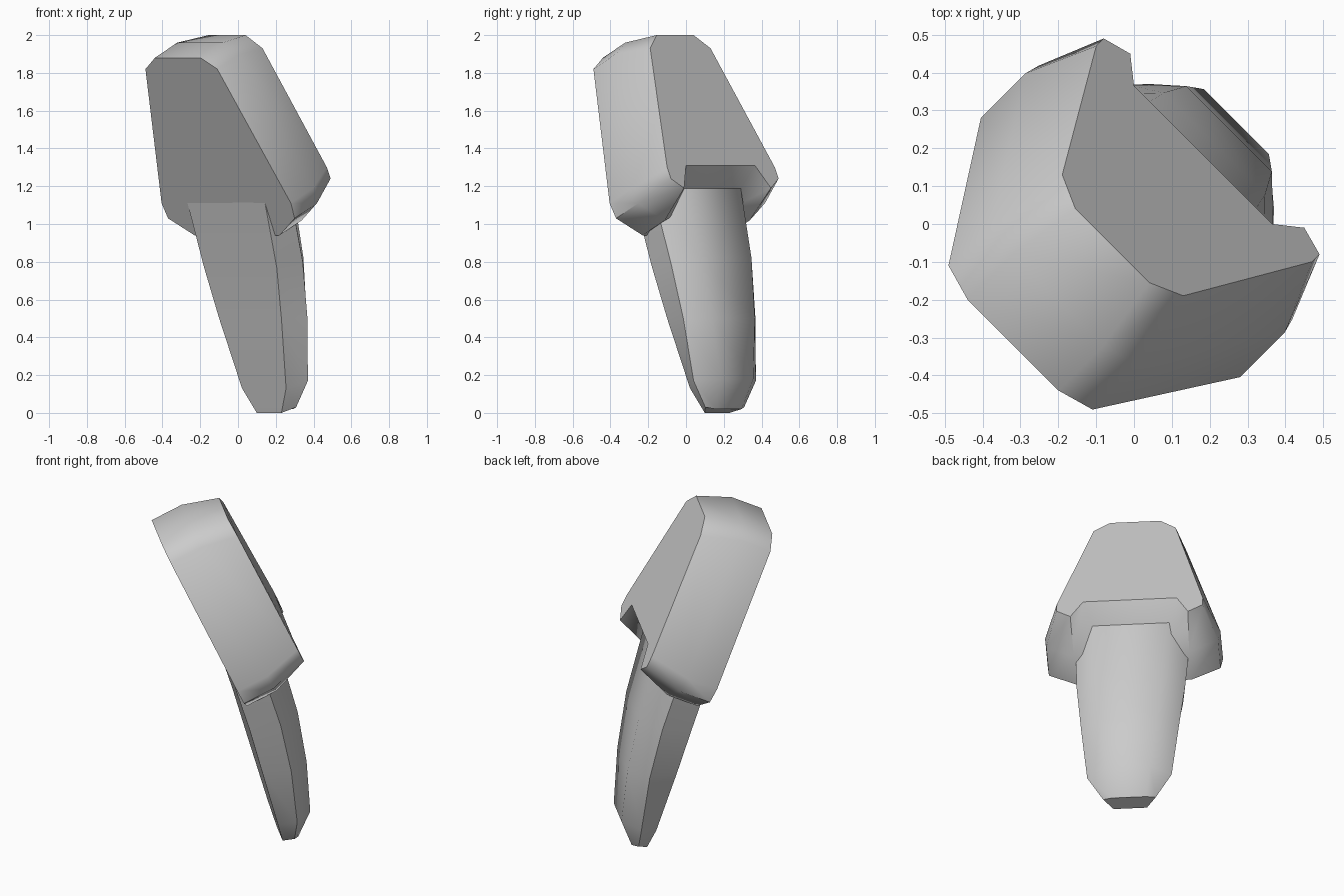
import bpy, bmesh
from math import sqrt

if "Cube" in bpy.data.objects:
    bpy.data.objects.remove(bpy.data.objects["Cube"])

R2 = sqrt(2)


def world(u, w, z):
    # u runs along the x = y symmetry plane, w across it
    return ((u + w) / R2, (u - w) / R2, z)


def loft(name, half_rings):
    # each half ring is mirrored across w, then rings are bridged and capped
    bm = bmesh.new()
    loops = []
    for half in half_rings:
        full = half + [(u, -w, z) for u, w, z in reversed(half)]
        loops.append([bm.verts.new(world(*p)) for p in full])
    n = len(loops[0])
    for a, b in zip(loops, loops[1:]):
        for i in range(n):
            j = (i + 1) % n
            bm.faces.new((a[i], a[j], b[j], b[i]))
    bm.faces.new(loops[0][::-1])
    bm.faces.new(loops[-1])
    bmesh.ops.recalc_face_normals(bm, faces=bm.faces)
    mesh = bpy.data.meshes.new(name)
    bm.to_mesh(mesh)
    bm.free()
    obj = bpy.data.objects.new(name, mesh)
    bpy.context.collection.objects.link(obj)
    bpy.ops.object.select_all(action='DESELECT')
    obj.select_set(True)
    bpy.context.view_layer.objects.active = obj
    bpy.ops.object.shade_smooth_by_angle(angle=0.87)
    return obj


# Tilted upper block: front outline, same outline pushed back, narrower back
front = [(-0.452, 0.17, 1.88), (-0.424, 0.269, 1.82), (-0.088, 0.484, 1.11),
         (-0.05, 0.474, 1.03), (-0.007, 0.318, 0.94), (-0.007, 0.16, 0.94)]
middle = [(u + 0.167, w, z + 0.08) for u, w, z in front[:5]]
middle.append((0.14, 0.166, 1.07))          # notch floor, inside the lower part
back = [(-0.081, 0.138, 2.0), (-0.042, 0.226, 1.93), (0.262, 0.403, 1.30),
        (0.29, 0.403, 1.24), (0.311, 0.325, 1.19), (0.258, 0.258, 1.31)]
loft("upper_block", [front, middle, back])

# Tapered lower part: front crease, side, back edge for every level
loft("lower_segment", [
    [(-0.116, 0.295, 1.20), (0.06, 0.32, 1.20), (0.198, 0.212, 1.19)],
    [(0.018, 0.272, 0.77), (0.185, 0.300, 0.80), (0.300, 0.190, 0.82)],
    [(0.092, 0.233, 0.50), (0.250, 0.270, 0.50), (0.355, 0.160, 0.50)],
    [(0.195, 0.165, 0.13), (0.290, 0.233, 0.17), (0.382, 0.122, 0.18)],
    [(0.233, 0.092, 0.00), (0.290, 0.145, 0.03), (0.320, 0.095, 0.02)],
])
